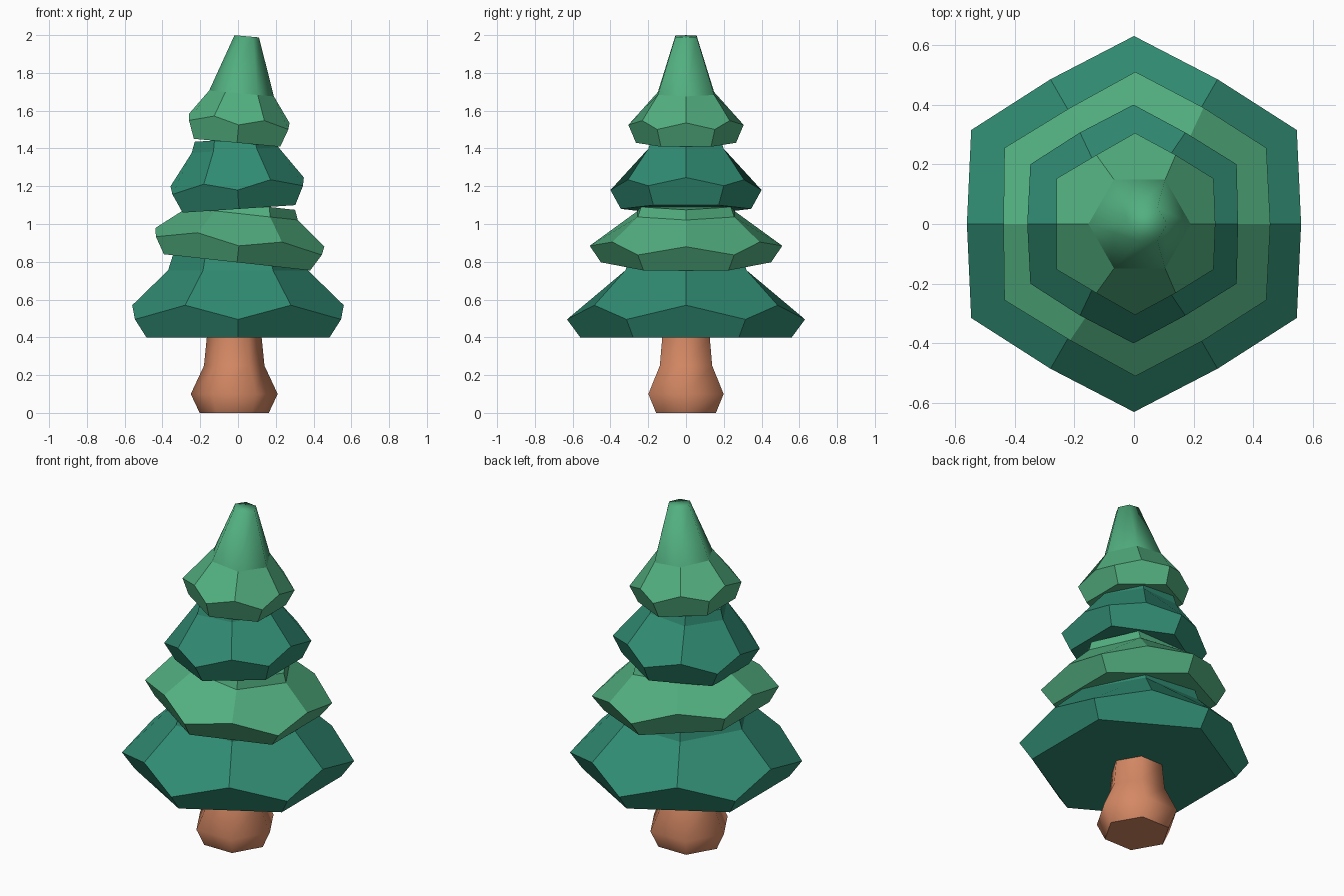
import bpy, math
from mathutils import Matrix

if "Cube" in bpy.data.objects:
    bpy.data.objects.remove(bpy.data.objects["Cube"])


def material(name, rgb):
    m = bpy.data.materials.new(name)
    m.diffuse_color = (*rgb, 1)
    m.use_nodes = True
    m.node_tree.nodes["Principled BSDF"].inputs["Base Color"].default_value = m.diffuse_color
    return m


dark = material("dark_green", (0.030, 0.262, 0.171))
light = material("light_green", (0.084, 0.429, 0.216))
brown = material("bark_brown", (0.658, 0.246, 0.127))


def ring(r, z, offset=0, cx=0):
    """Six points around a circle, turned by offset degrees."""
    return [(cx + r * math.cos(math.radians(60 * k + offset)),
             r * math.sin(math.radians(60 * k + offset)), z) for k in range(6)]


def make(name, verts, faces, smooth, mat):
    me = bpy.data.meshes.new(name)
    me.from_pydata(verts, [], faces)
    me.materials.append(mat)
    for p in me.polygons:
        p.use_smooth = p.index in smooth
    ob = bpy.data.objects.new(name, me)
    bpy.context.collection.objects.link(ob)
    return ob


def stack(start, count):
    """Quads joining consecutive six-point rings."""
    return [(s + k, s + (k + 1) % 6, s + 6 + (k + 1) % 6, s + 6 + k)
            for s in range(start, start + 6 * count, 6) for k in range(6)]


def tier(name, x, z, tilt, bottom, corner, mid, upper, mat, smooth_top=False):
    """Branch skirt: (radius, height) per ring; rim zigzags between corners and mids."""
    verts = ring(bottom, 0, 30) + ring(*corner, 30) + ring(*mid)
    for u in upper:
        verts += ring(*u)
    faces = [tuple(reversed(range(6)))]
    for k in range(6):
        n = (k + 1) % 6
        faces.append((k, n, 6 + n, 12 + n, 6 + k))            # under-rim
        faces.append((12 + k, 6 + k, 12 + n, 18 + n, 18 + k))  # drooping slope
    first = len(faces)
    faces += stack(18, len(upper) - 1)
    last = 12 + 6 * len(upper)
    faces.append(tuple(range(last, last + 6)))
    smooth = range(first, len(faces)) if smooth_top else ()
    ob = make(name, verts, faces, smooth, mat)
    ob.data.transform(Matrix.Translation((x, 0, z)) @
                      Matrix.Rotation(math.radians(tilt), 4, 'Y'))


# Trunk: swollen hexagonal base, narrowing up into the branches
profile = [(0.183, 0), (0.23, 0.1), (0.16, 0.25), (0.145, 0.4), (0.14, 0.45)]
trunk_verts = [v for r, z in profile for v in ring(r, z, 0, -0.02)]
trunk_faces = stack(0, 4) + [tuple(reversed(range(6))), tuple(range(24, 30))]
make("trunk", trunk_verts, trunk_faces, range(24), brown)

# Branch tiers, alternately tilted and coloured
tier("bottom_branches", 0, 0.40, 0, 0.56, (0.63, 0.095), (0.56, 0.17),
     [(0.37, 0.355), (0.34, 0.45)], dark)
tier("lower_middle_branches", -0.005, 0.797, 6.3, 0.45, (0.51, 0.088), (0.45, 0.133),
     [(0.295, 0.258), (0.275, 0.31)], light)
tier("upper_middle_branches", 0.005, 1.08, -3.8, 0.345, (0.40, 0.1), (0.354, 0.143),
     [(0.23, 0.312), (0.21, 0.37)], dark)
tier("top_branches", -0.005, 1.43, 5.2, 0.265, (0.305, 0.095), (0.267, 0.13),
     [(0.172, 0.262), (0.065, 0.566)], light, smooth_top=True)
